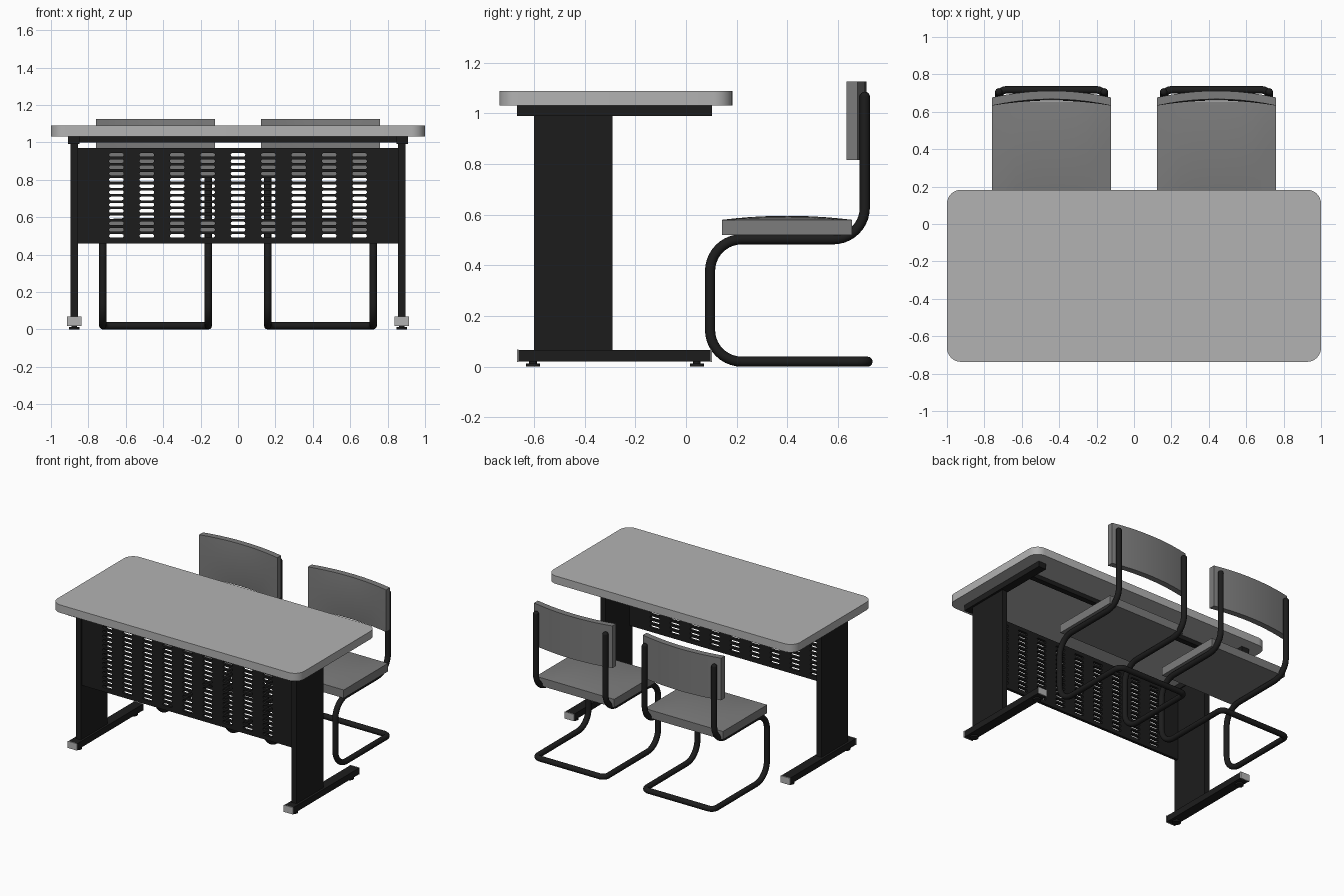
import bpy, bmesh, math
from mathutils import Vector

if "Cube" in bpy.data.objects:
    bpy.data.objects.remove(bpy.data.objects["Cube"])


def material(name, v):
    m = bpy.data.materials.new(name)
    m.diffuse_color = (v, v, v, 1)
    m.use_nodes = True
    m.node_tree.nodes["Principled BSDF"].inputs["Base Color"].default_value = m.diffuse_color
    return m


BLACK = material("black_paint", 0.012)
DARK = material("dark_grey", 0.2)
LIGHT = material("light_grey", 0.45)


def finish(ob, mat, smooth=True):
    bpy.ops.object.select_all(action='DESELECT')
    ob.select_set(True)
    bpy.context.view_layer.objects.active = ob
    if ob.type == 'CURVE':
        bpy.ops.object.convert(target='MESH')
        ob = bpy.context.object
    ob.data.materials.clear()
    ob.data.materials.append(mat)
    if smooth:
        bpy.ops.object.shade_smooth_by_angle(angle=math.radians(35))
    return ob


def slab(name, x, y, z, mat, cuts=0, shape=None):
    """Box from (min, max) ranges, optionally subdivided and reshaped."""
    bm = bmesh.new()
    bmesh.ops.create_cube(bm, size=1)
    if cuts:
        bmesh.ops.subdivide_edges(bm, edges=bm.edges[:], cuts=cuts, use_grid_fill=True)
    for v in bm.verts:
        u = v.co * 2
        v.co = Vector([(a + b) / 2 + (b - a) / 2 * t for (a, b), t in zip((x, y, z), u)])
        if shape:
            v.co += shape(u)
    me = bpy.data.meshes.new(name)
    bm.to_mesh(me)
    bm.free()
    ob = bpy.data.objects.new(name, me)
    bpy.context.collection.objects.link(ob)
    return finish(ob, mat, smooth=bool(cuts))


def cylinder(name, r, z0, z1, x, y, mat):
    bpy.ops.mesh.primitive_cylinder_add(vertices=24, radius=r, depth=z1 - z0,
                                        location=(x, y, (z0 + z1) / 2))
    bpy.context.object.name = name
    return finish(bpy.context.object, mat)


def rounded(points, r, closed=False, n=8):
    """Replace the corners of a path by arcs of radius r (right angles)."""
    pts = [Vector(p) for p in points]
    radii = r if isinstance(r, list) else [r] * len(pts)
    out = []
    for i, p in enumerate(pts):
        if not closed and i in (0, len(pts) - 1):
            out.append(p)
            continue
        a = (pts[i - 1] - p).normalized() * radii[i]
        b = (pts[(i + 1) % len(pts)] - p).normalized() * radii[i]
        for k in range(n + 1):
            t = math.pi / 2 * k / n
            out.append(p + a * (1 - math.sin(t)) + b * (1 - math.cos(t)))
    return out


def rectangle(cx, cy, w, h, r, n=8):
    w, h = w / 2, h / 2
    return rounded([(cx - w, cy - h, 0), (cx + w, cy - h, 0),
                    (cx + w, cy + h, 0), (cx - w, cy + h, 0)], r, True, n)


def curve(name, outlines, closed, dims):
    cu = bpy.data.curves.new(name, 'CURVE')
    cu.dimensions = dims
    for pts in outlines:
        s = cu.splines.new('POLY')
        s.points.add(len(pts) - 1)
        for q, p in zip(s.points, pts):
            q.co = (*p, 1)
        s.use_cyclic_u = closed
    ob = bpy.data.objects.new(name, cu)
    bpy.context.collection.objects.link(ob)
    return ob


def plate(name, outlines, thickness, mat, loc, rot=(0, 0, 0)):
    ob = curve(name, outlines, True, '2D')
    ob.data.fill_mode = 'BOTH'
    ob.data.extrude = thickness / 2
    ob.location, ob.rotation_euler = loc, rot
    return finish(ob, mat)


# Desk top
plate("desk_top", [rectangle(0, -0.277, 2, 0.92, 0.075)], 0.058, LIGHT, (0, 0, 1.06))

# Perforated front panel
holes = [rectangle(0.1625 * i, 0.50 + 0.0333 * j, 0.078, 0.019, 0.0094, 4)
         for i in range(-4, 5) for j in range(14)]
plate("front_panel", [rectangle(0, 0.715, 1.73, 0.51, 0.001, 1)] + holes, 0.02, BLACK,
      (0, -0.575, 0), (math.pi / 2, 0, 0))

# Cross bar under the top
slab("cross_bar", (-0.87, 0.87), (-0.08, -0.04), (1.0, 1.031), BLACK)

# Desk legs
for side, s in (("left", -1), ("right", 1)):
    def span(a, b):
        return tuple(sorted((s * a, s * b)))
    slab(side + "_column", span(0.855, 0.895), (-0.6, -0.29), (0.06, 1.0), BLACK)
    slab(side + "_top_rail", span(0.848, 0.91), (-0.667, 0.102), (0.99, 1.031), BLACK)
    slab(side + "_foot", span(0.84, 0.912), (-0.662, 0.097), (0.02, 0.066), BLACK)
    for end, y in (("front", -0.668), ("back", 0.097)):
        slab(f"{side}_{end}_foot_cap", span(0.838, 0.914), (y, y + 0.006), (0.018, 0.068), LIGHT)
    for end, y in (("front", -0.604), ("back", 0.043)):
        cylinder(f"{side}_{end}_glide", 0.028, 0, 0.012, s * 0.876, y, BLACK)
        cylinder(f"{side}_{end}_glide_stem", 0.015, 0.01, 0.025, s * 0.876, y, BLACK)


# Chairs
def seat_crown(u):
    return Vector((0, 0, 0.016 * (1 - u.x ** 4) * (1 - u.y ** 2) if u.z > 0.99 else 0))


def back_curve(u):
    bulge = 0.008 * (1 - u.x ** 2) * (1 - u.z ** 2) if u.y < -0.99 else 0
    return Vector((0, -0.035 * u.x ** 2 - bulge, 0))


for side, cx in (("left", -0.441), ("right", 0.441)):
    # One bent tube: down one side, across the floor, up the other
    profile = [(0.706, 1.07), (0.706, 0.503), (0.095, 0.503), (0.095, 0.02), (0.717, 0.02)]
    h = 0.282
    path = [(cx - h, y, z) for y, z in profile] + [(cx + h, y, z) for y, z in reversed(profile)]
    radii = [0, 0.125, 0.125, 0.125, 0.04, 0.04, 0.125, 0.125, 0.125, 0]
    tube = curve(side + "_chair_frame", [rounded(path, radii, n=10)], False, '3D')
    tube.data.bevel_depth = 0.02
    tube.data.bevel_resolution = 4
    tube.data.use_fill_caps = True
    finish(tube, BLACK)
    # Rounded tube ends
    for e in (-h, h):
        bpy.ops.mesh.primitive_uv_sphere_add(segments=16, ring_count=8, radius=0.02,
                                             location=(cx + e, 0.706, 1.066))
        bpy.context.object.name = side + "_chair_tube_end"
        finish(bpy.context.object, BLACK)
    x = (cx - 0.317, cx + 0.317)
    slab(side + "_seat", x, (0.142, 0.655), (0.52, 0.58), DARK, 9, seat_crown)
    slab(side + "_backrest", x, (0.668, 0.712), (0.817, 1.126), DARK, 9, back_curve)
